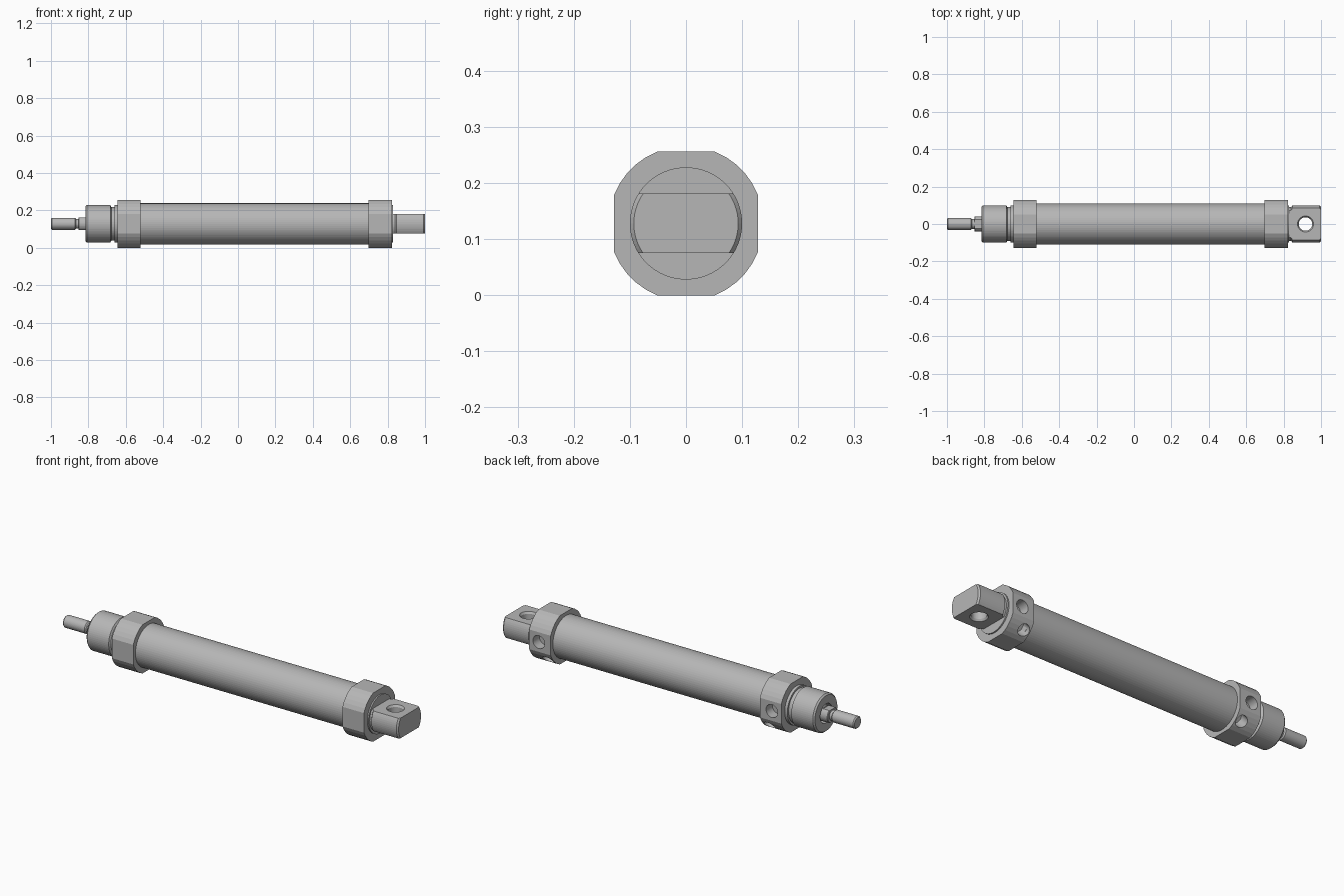
import bpy, bmesh, math
from mathutils import Matrix, Vector

if "Cube" in bpy.data.objects:
    bpy.data.objects.remove(bpy.data.objects["Cube"])

Z = 0.128          # height of the long axis
SEG = 64
ROUND = [2 * math.pi * i / SEG for i in range(SEG)]

grey = bpy.data.materials.new("dark_grey")
grey.diffuse_color = (0.47, 0.47, 0.47, 1)
grey.use_nodes = True
grey.node_tree.nodes["Principled BSDF"].inputs["Base Color"].default_value = grey.diffuse_color


def make(name, bm, matrix=Matrix()):
    bmesh.ops.recalc_face_normals(bm, faces=bm.faces)
    mesh = bpy.data.meshes.new(name)
    bm.to_mesh(mesh)
    bm.free()
    mesh.transform(matrix)
    mesh.materials.append(grey)
    obj = bpy.data.objects.new(name, mesh)
    bpy.context.collection.objects.link(obj)
    return obj


def lathe(name, profile, angles=ROUND, matrix=Matrix.Translation((0, 0, Z))):
    """Flat-shaded solid turned around the x axis from (x, radius) pairs, closed by end caps."""
    bm = bmesh.new()
    rings = [[bm.verts.new((x, r * math.cos(a), r * math.sin(a))) for a in angles]
             for x, r in profile]
    n = len(angles)
    for a, b in zip(rings, rings[1:]):
        for i in range(n):
            bm.faces.new((a[i], a[(i + 1) % n], b[(i + 1) % n], b[i]))
    bm.faces.new(rings[0])
    bm.faces.new(rings[-1])
    return make(name, bm, matrix)


def box(name, size, centre):
    bm = bmesh.new()
    bmesh.ops.create_cube(bm, size=1)
    return make(name, bm, Matrix.Translation(centre) @ Matrix.Diagonal((*size, 1)))


def cut(obj, cutter, operation='DIFFERENCE'):
    mod = obj.modifiers.new("cut", 'BOOLEAN')
    mod.operation, mod.solver, mod.object = operation, 'EXACT', cutter
    bpy.context.view_layer.objects.active = obj
    bpy.ops.object.modifier_apply(modifier=mod.name)
    bpy.data.objects.remove(cutter)


def drill(obj, centre, direction, profile):
    """Turned cutter whose axis is aimed along direction."""
    turn = Vector((1, 0, 0)).rotation_difference(Vector(direction)).to_matrix().to_4x4()
    cut(obj, lathe("drill", profile, matrix=Matrix.Translation(centre) @ turn))


# barrel
lathe("barrel", [(-0.525, 0.11), (0.705, 0.11)])

# end caps: round section with four flats, a port and an angled screw hole
R = 0.138
flat = math.acos(0.128 / R)
cap_angles = [q * math.pi / 2 + flat + (math.pi / 2 - 2 * flat) * i / 5
              for q in range(4) for i in range(6)]
for name, x, out in (("front_cap", -0.5825, -1), ("rear_cap", 0.7605, 1)):
    cap = lathe(name, [(x - 0.0625, R), (x + 0.0625, R)], cap_angles)
    drill(cap, (x + out * 0.007, 0, Z), (0, 1, 0), [(0.075, 0.034), (0.2, 0.034)])
    drill(cap, (x - out * 0.027, 0, Z), (0, 1, -1), [(0.075, 0.03), (0.2, 0.03)])

# front threaded collar with relief groove and rod opening
lathe("front_collar", [(-0.64, 0.1), (-0.66, 0.1), (-0.66, 0.09), (-0.677, 0.09),
                       (-0.683, 0.1), (-0.808, 0.1), (-0.816, 0.093),
                       (-0.816, 0.05), (-0.775, 0.05)])

# piston rod: shank with spanner flats, then the stud
shank = lathe("rod_shank", [(-0.77, 0.041), (-0.85, 0.041), (-0.853, 0.038)])
for s in (-1, 1):
    cut(shank, box("flat_mill", (0.08, 0.2, 0.04), (-0.855, 0, Z + s * 0.053)))
lathe("rod_stud", [(-0.845, 0.026), (-0.866, 0.026), (-0.872, 0.032),
                   (-0.994, 0.032), (-1.0, 0.027)])

# rear boss and pivot lug
lathe("rear_boss", [(0.815, 0.1), (0.83, 0.1)])
lug = lathe("pivot_lug", [(0.825, 0.09), (0.84, 0.09), (0.847, 0.1),
                          (0.992, 0.1), (1.0, 0.093)])
cut(lug, box("lug_flats", (0.4, 0.4, 0.106), (0.92, 0, Z)), 'INTERSECT')
drill(lug, (0.917, 0, Z), (0, 0, 1), [(-0.058, 0.046), (-0.043, 0.036),
                                     (0.043, 0.036), (0.058, 0.046)])
